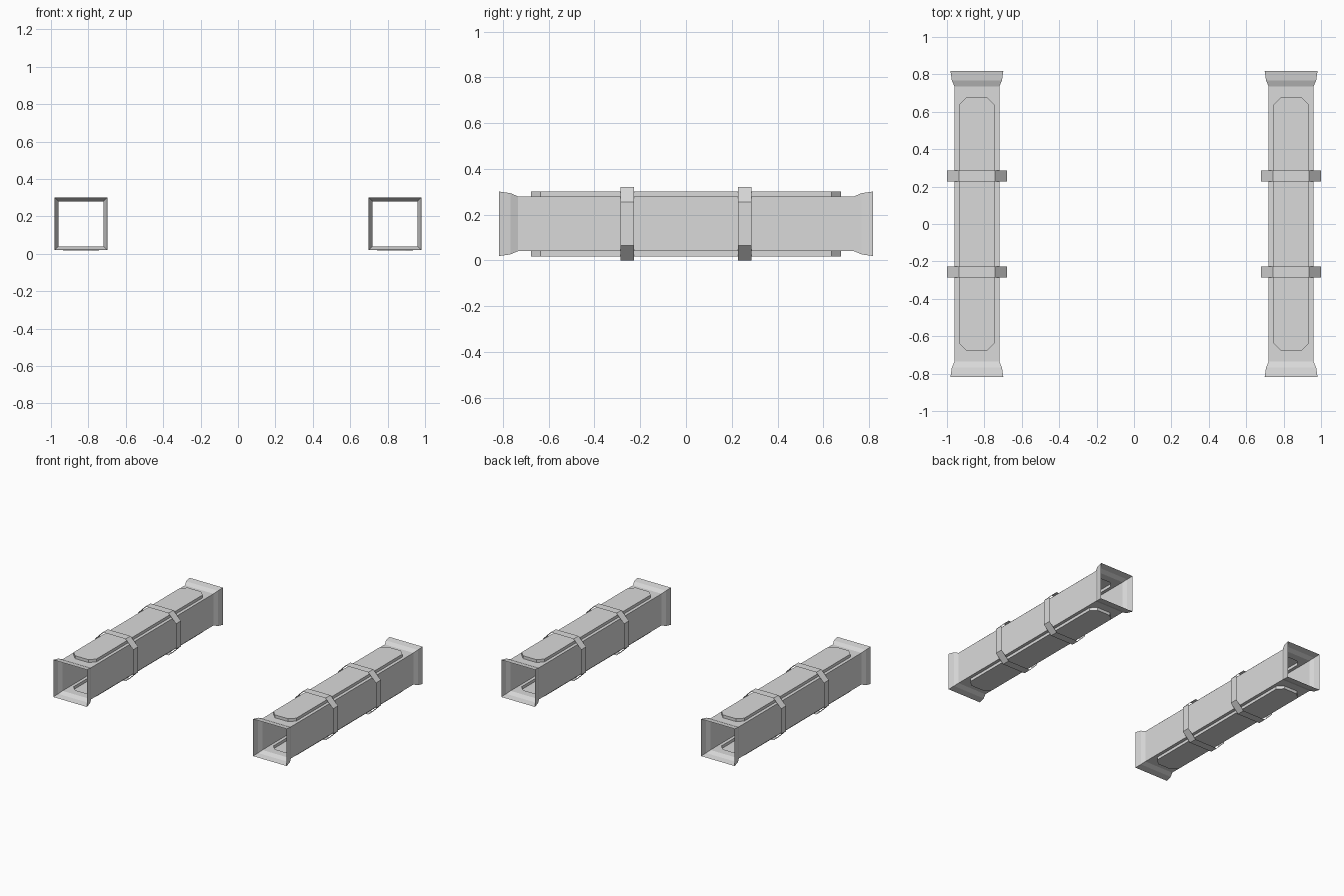
import bpy, bmesh, math
from mathutils import Matrix, Vector

cube = bpy.data.objects.get("Cube")
if cube:
    bpy.data.objects.remove(cube, do_unlink=True)

grey = bpy.data.materials.new("light grey metal")
grey.use_nodes = True
grey.diffuse_color = (0.7, 0.7, 0.7, 1)
grey.node_tree.nodes["Principled BSDF"].inputs["Base Color"].default_value = (0.7, 0.7, 0.7, 1)

CENTRE_X, CENTRE_Z = 0.84, 0.16
HALF = 0.12            # half width of the square tube
WALL_END = 0.735       # where the flared mouths begin
PANEL_X, PANEL_Y, CUT, RAISE = 0.096, 0.677, 0.04, 0.022


def finish(bm, name, x):
    bmesh.ops.remove_doubles(bm, verts=bm.verts, dist=1e-5)
    bmesh.ops.recalc_face_normals(bm, faces=bm.faces)
    mesh = bpy.data.meshes.new(name)
    bm.to_mesh(mesh)
    bm.free()
    mesh.materials.append(grey)
    obj = bpy.data.objects.new(name, mesh)
    obj.location = (x, 0, CENTRE_Z)
    bpy.context.collection.objects.link(obj)


def loft(bm, loops):
    """Skin closed loops of points with quads."""
    rows = [[bm.verts.new(p) for p in loop] for loop in loops]
    for a, b in zip(rows, rows[1:]):
        for i in range(len(a)):
            j = (i + 1) % len(a)
            bm.faces.new((a[i], a[j], b[j], b[i]))


def square(half, y):
    return [(half, y, half), (-half, y, half), (-half, y, -half), (half, y, -half)]


def wall(bm, turn, raise_by):
    """One long wall with an eight-sided panel, flush or pressed outwards."""
    rot = Matrix.Rotation(turn, 3, 'Y')
    put = lambda x, y, z: bm.verts.new(rot @ Vector((x, y, z)))
    signs = [(1, 1), (-1, 1), (-1, -1), (1, -1)]
    corners = [put(sx * HALF, sy * WALL_END, HALF) for sx, sy in signs]
    outline = []
    for sx, sy in signs:
        pair = [(sx * PANEL_X, sy * (PANEL_Y - CUT)), (sx * (PANEL_X - CUT), sy * PANEL_Y)]
        outline += pair if sx * sy > 0 else pair[::-1]
    rim = [put(x, y, HALF) for x, y in outline]
    for i in range(4):
        j = (i + 1) % 4
        bm.faces.new((corners[i], rim[2 * i], rim[2 * i + 1]))
        bm.faces.new((corners[i], rim[2 * i + 1], rim[2 * j], corners[j]))
    if raise_by:
        top = [put(x, y, HALF + raise_by) for x, y in outline]
        for i in range(8):
            j = (i + 1) % 8
            bm.faces.new((rim[i], rim[j], top[j], top[i]))
        rim = top
    bm.faces.new(rim)


def build_duct(side, x):
    # Hollow square tube with flared mouths at both ends
    bm = bmesh.new()
    for k in range(4):
        wall(bm, k * math.pi / 2, RAISE if k % 2 == 0 else 0)
    for s in (-1, 1):
        loft(bm, [square(HALF, s * WALL_END), square(0.134, s * 0.768), square(0.141, s * 0.817)])
    finish(bm, side + "_duct", x)

    # Open eight-sided strap bands around the tube
    r, c = 0.16, 0.096
    octagon = [(r, c), (c, r), (-c, r), (-r, c), (-r, -c), (-c, -r), (c, -r), (r, -c)]
    for label, y in (("front", -0.257), ("rear", 0.257)):
        bm = bmesh.new()
        loft(bm, [[(px, y + d, pz) for px, pz in octagon] for d in (-0.03, 0.03)])
        finish(bm, side + "_" + label + "_strap", x)


build_duct("left", CENTRE_X)
build_duct("right", -CENTRE_X)
